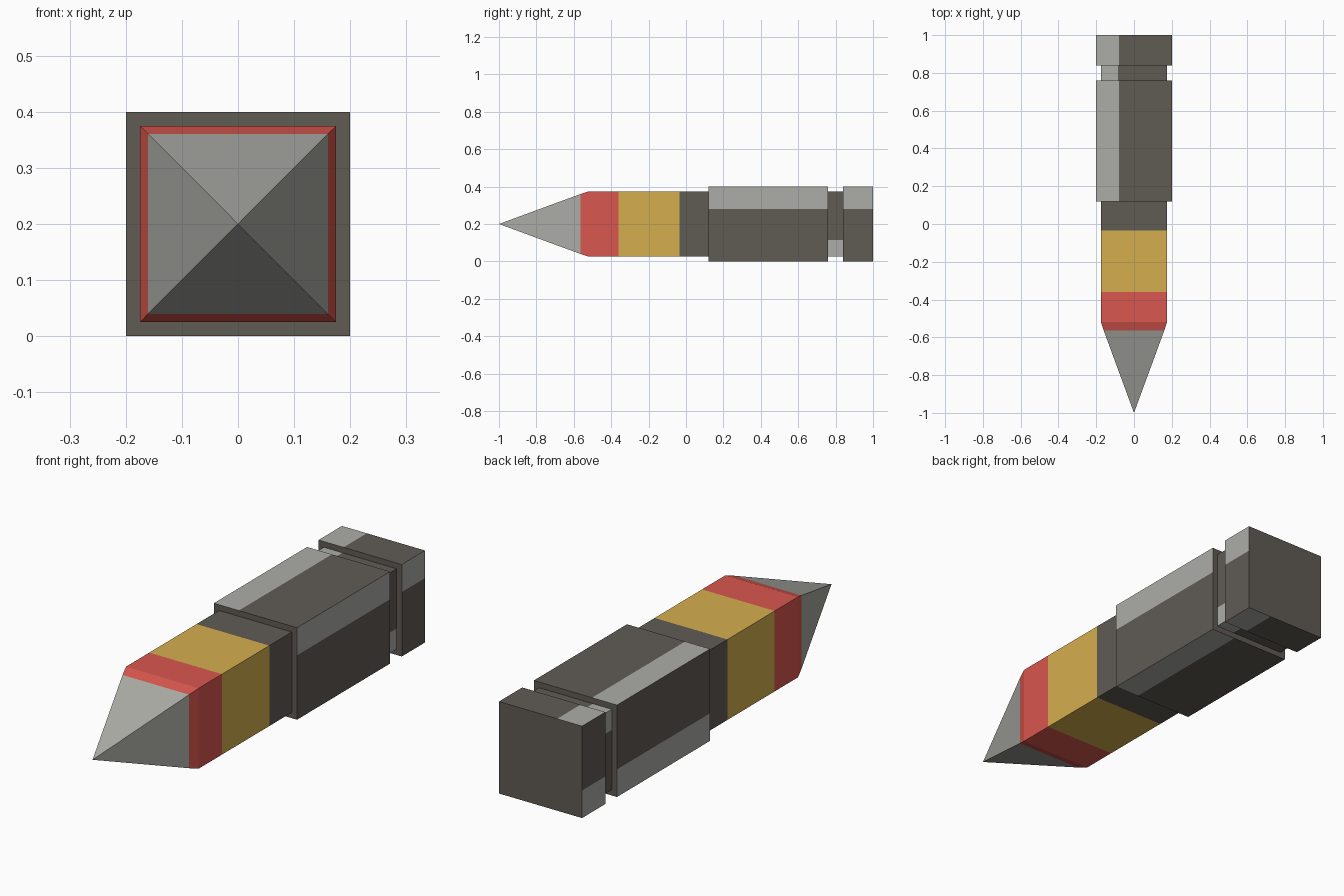
import bpy, bmesh

if "Cube" in bpy.data.objects:
    bpy.data.objects.remove(bpy.data.objects["Cube"])

AXIS_Z = 0.2


def srgb(r, g, b):
    def lin(c):
        c /= 255
        return c / 12.92 if c <= 0.04045 else ((c + 0.055) / 1.055) ** 2.4
    return (lin(r), lin(g), lin(b), 1)


def material(name, rgb):
    m = bpy.data.materials.new(name)
    m.diffuse_color = srgb(*rgb)
    m.use_nodes = True
    m.node_tree.nodes["Principled BSDF"].inputs["Base Color"].default_value = m.diffuse_color
    return m


dark = material("dark metal", (96, 91, 84))
light = material("light metal", (172, 172, 167))
red = material("red", (216, 87, 78))
gold = material("gold", (213, 175, 78))


def section(half, splits):
    """Square outline, clockwise from the top left, with one split point per side."""
    corners = [(-half, half), (half, half), (half, -half), (-half, -half)]
    pts = []
    for i, (x, z) in enumerate(corners):
        nx, nz = corners[(i + 1) % 4]
        pts.append((x, z))
        if splits:
            t = splits[i] / (2 * half)
            pts.append((x + (nx - x) * t, z + (nz - z) * t))
    return pts


def loft(name, rings, mats, splits=None, light_sides=(), caps=False):
    """Join square rings (y, half width) along y; half width 0 makes a point."""
    bm = bmesh.new()
    loops = []
    for y, half in rings:
        if half == 0:
            loops.append([bm.verts.new((0, y, AXIS_Z))])
        else:
            loops.append([bm.verts.new((x, y, AXIS_Z + z)) for x, z in section(half, splits)])
    for a, b in zip(loops, loops[1:]):
        n = len(b)
        for i in range(n):
            j = (i + 1) % n
            if len(a) == 1:
                f = bm.faces.new((a[0], b[i], b[j]))
            else:
                f = bm.faces.new((a[i], b[i], b[j], a[j]))
            f.material_index = 1 if i in light_sides else 0
    if caps:
        bm.faces.new(loops[0])
        bm.faces.new(loops[-1][::-1])
        bmesh.ops.recalc_face_normals(bm, faces=bm.faces)
    bm.normal_update()
    # open shells: turn the faces outward from the long axis
    if not caps:
        for f in bm.faces:
            c = f.calc_center_median()
            if f.normal.x * c.x + f.normal.z * (c.z - AXIS_Z) < 0:
                f.normal_flip()
    me = bpy.data.meshes.new(name)
    bm.to_mesh(me)
    bm.free()
    for m in mats:
        me.materials.append(m)
    ob = bpy.data.objects.new(name, me)
    bpy.context.collection.objects.link(ob)
    return ob


# Pointed front end and coloured bands
loft("tip", [(-1, 0), (-0.565, 0.16)], [light])
loft("red_band", [(-0.565, 0.16), (-0.52, 0.175), (-0.36, 0.175)], [red])
loft("gold_band", [(-0.36, 0.175), (-0.035, 0.175)], [gold])
loft("sleeve", [(-0.035, 0.175), (0.12, 0.175)], [dark])

# Casing and rim, each with a light stripe along one edge of every side
loft("casing", [(0.12, 0.2), (0.76, 0.2)], [dark, light], [0.12] * 4, (0, 2, 4, 6), True)
loft("rim", [(0.84, 0.2), (1.0, 0.2)], [dark, light], [0.12] * 4, (0, 2, 4, 6), True)

# Groove between casing and rim
loft("groove", [(0.76, 0.175), (0.84, 0.175)], [dark, light],
     [0.09, 0.26, 0.09, 0.26], (0, 3, 4, 7))
